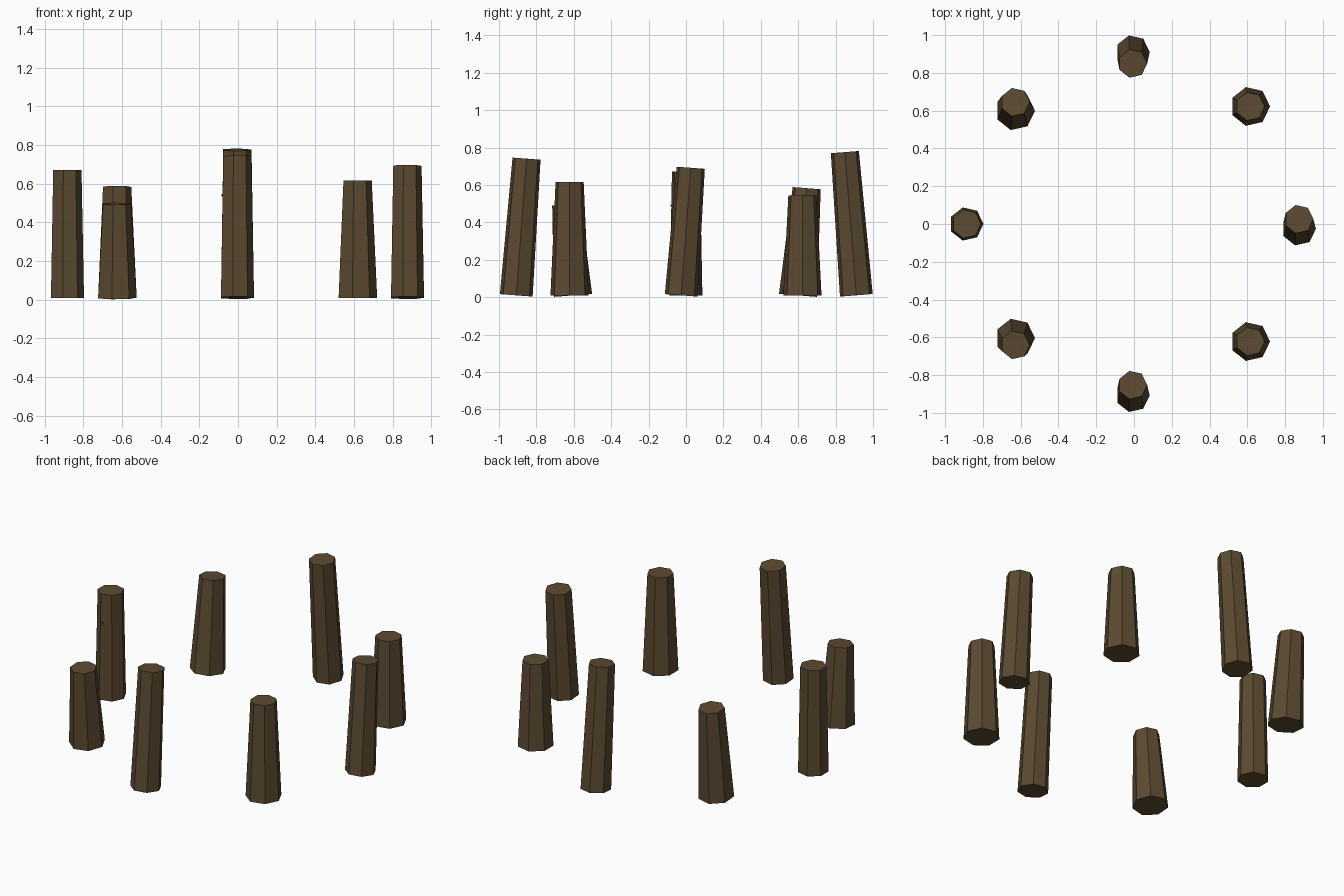
import bpy, math
from mathutils import Matrix, Vector

if "Cube" in bpy.data.objects:
    bpy.data.objects.remove(bpy.data.objects["Cube"])


def make_mat(name, rgb):
    m = bpy.data.materials.new(name)
    m.diffuse_color = (*rgb, 1)
    m.use_nodes = True
    m.node_tree.nodes["Principled BSDF"].inputs["Base Color"].default_value = m.diffuse_color
    return m


wood = make_mat("weathered brown wood", (0.105, 0.069, 0.032))

RING = 0.88       # ring radius
OFFSET = -0.007   # heptagons are not symmetric in x, so the ring sits slightly left


# Tapered seven-sided post with a corner towards +x, leaning about its middle
def post(name, angle, length, r_base, r_top, lean):
    a = math.radians(angle)
    bpy.ops.mesh.primitive_cone_add(vertices=7, radius1=r_base, radius2=r_top, depth=length)
    ob = bpy.context.object
    ob.name = name
    me = ob.data
    # turn whichever corner is nearest so that one lies exactly on +x
    v = me.vertices[0].co
    me.transform(Matrix.Rotation(-math.atan2(v.y, v.x), 4, 'Z'))
    me.transform(Matrix.Rotation(-lean, 4, 'X'))
    ob.location = Vector((RING * math.cos(a) + OFFSET, RING * math.sin(a), length / 2 + 0.009))
    me.materials.append(wood)


# name, angle on ring, length, lean towards +y (radians)
tall = [("right_post", 0, 0.684, 0.075), ("back_post", 90, 0.768, -0.08),
        ("left_post", 180, 0.662, 0.0), ("front_post", 270, 0.733, 0.075)]
short = [("back_right_post", 45, 0.536, 0.0), ("back_left_post", 135, 0.575, 0.08),
         ("front_left_post", 225, 0.488, -0.075), ("front_right_post", 315, 0.607, 0.0)]

for n, a, h, t in tall:
    post(n, a, h, 0.09, 0.077, t)
for n, a, h, t in short:
    post(n, a, h, 0.105, 0.077, t)


# Tiny knots barely breaking the wood surface
def knot(name, loc):
    bpy.ops.mesh.primitive_cube_add(size=0.012, location=loc)
    ob = bpy.context.object
    ob.name = name
    ob.data.materials.append(wood)


knot("front_post_knot", (-0.08, -0.87, 0.54))
knot("left_post_knot", (-0.895, -0.076, 0.49))
